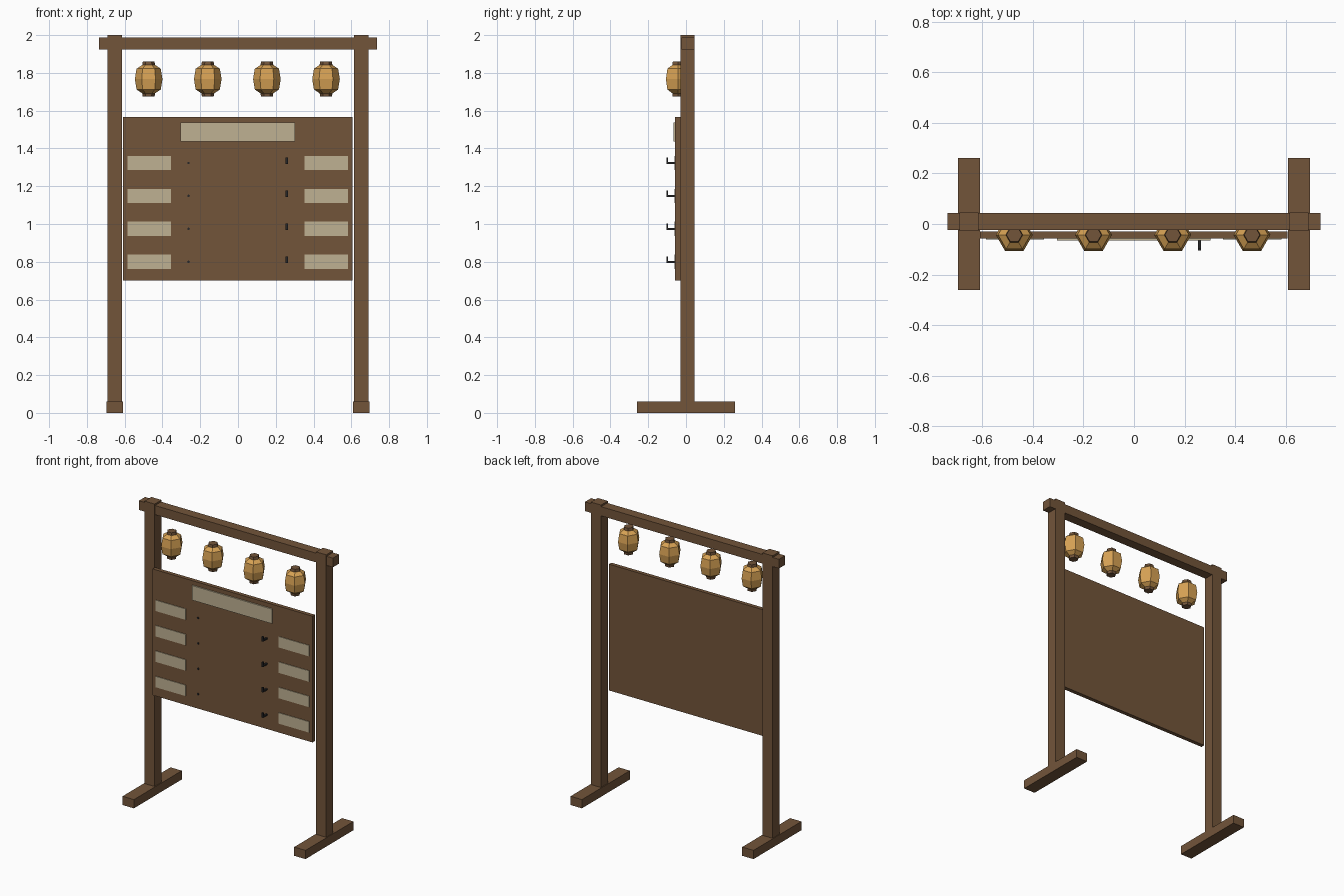
import bpy
import bmesh
import math

cube = bpy.data.objects.get("Cube")
if cube:
    bpy.data.objects.remove(cube, do_unlink=True)


def material(name, rgb):
    m = bpy.data.materials.new(name)
    m.use_nodes = True
    m.diffuse_color = (*rgb, 1)
    m.node_tree.nodes["Principled BSDF"].inputs["Base Color"].default_value = (*rgb, 1)
    return m


WOOD = material("brown wood", (0.17, 0.09, 0.042))
PAPER = material("cream plaque", (0.52, 0.44, 0.29))
AMBER = material("amber lantern", (0.68, 0.36, 0.09))
IRON = material("dark iron", (0.02, 0.02, 0.022))


def finish(name, bm, mats):
    bmesh.ops.recalc_face_normals(bm, faces=bm.faces)
    mesh = bpy.data.meshes.new(name)
    bm.to_mesh(mesh)
    bm.free()
    for m in mats:
        mesh.materials.append(m)
    ob = bpy.data.objects.new(name, mesh)
    bpy.context.collection.objects.link(ob)
    return ob


def box(name, x, y, z, mat):
    """Box from (min, max) ranges on each axis."""
    bm = bmesh.new()
    bmesh.ops.create_cube(bm, size=1)
    for v in bm.verts:
        v.co = [(a + b) / 2 + c * (b - a) for (a, b), c in zip((x, y, z), v.co)]
    return finish(name, bm, [mat])


def lantern(name, x, y, z):
    """Six-sided lantern with a wooden cap at each end."""
    half = [(0.073, 0), (0.064, 0.055), (0.034, 0.075), (0.031, 0.093)]
    profile = [(r, -h) for r, h in reversed(half[1:])] + half
    bm = bmesh.new()
    rings = [[bm.verts.new((x + r * math.cos(i * math.pi / 3),
                            y + r * math.sin(i * math.pi / 3), z + h))
              for i in range(6)] for r, h in profile]
    for k, (low, high) in enumerate(zip(rings, rings[1:])):
        for i in range(6):
            j = (i + 1) % 6
            f = bm.faces.new((low[i], low[j], high[j], high[i]))
            f.material_index = int(k in (0, len(rings) - 2))
    for ring in (rings[0], rings[-1]):
        bm.faces.new(ring).material_index = 1
    return finish(name, bm, [AMBER, WOOD])


# Frame: feet, posts and top beam
for side, s in (("left", 1), ("right", -1)):
    cx = s * 0.652
    box(side + "_foot", (cx - 0.043, cx + 0.043), (-0.26, 0.26), (0, 0.06), WOOD)
    box(side + "_post", (cx - 0.038, cx + 0.038), (-0.028, 0.046), (0.03, 2), WOOD)
box("top_beam", (-0.737, 0.737), (-0.023, 0.044), (1.925, 1.988), WOOD)

# Notice board with its title plaque
box("board", (-0.609, 0.606), (-0.057, -0.03), (0.7, 1.567), WOOD)
box("title_plaque", (-0.305, 0.303), (-0.066, -0.056), (1.438, 1.538), PAPER)

# Rows of name plaques, pegs and hooks
for row in range(4):
    z = 1.323 - row * 0.1745
    for side, a in (("right", -0.585), ("left", 0.352)):
        box(f"{side}_plaque_{row + 1}", (a, a + 0.23), (-0.061, -0.056),
            (z - 0.037, z + 0.038), PAPER)
    bpy.ops.mesh.primitive_cylinder_add(vertices=8, radius=0.007, depth=0.008,
                                        location=(-0.262, -0.058, z),
                                        rotation=(math.pi / 2, 0, 0))
    peg = bpy.context.object
    peg.name = f"peg_{row + 1}"
    peg.data.materials.append(IRON)
    box(f"hook_arm_{row + 1}", (0.252, 0.264), (-0.104, -0.056), (z - 0.005, z + 0.005), IRON)
    box(f"hook_tip_{row + 1}", (0.252, 0.264), (-0.104, -0.094), (z - 0.005, z + 0.028), IRON)

# Hanging lanterns
for i in range(4):
    lantern(f"lantern_{i + 1}", -0.473 + 0.313 * i, -0.043, 1.767)
